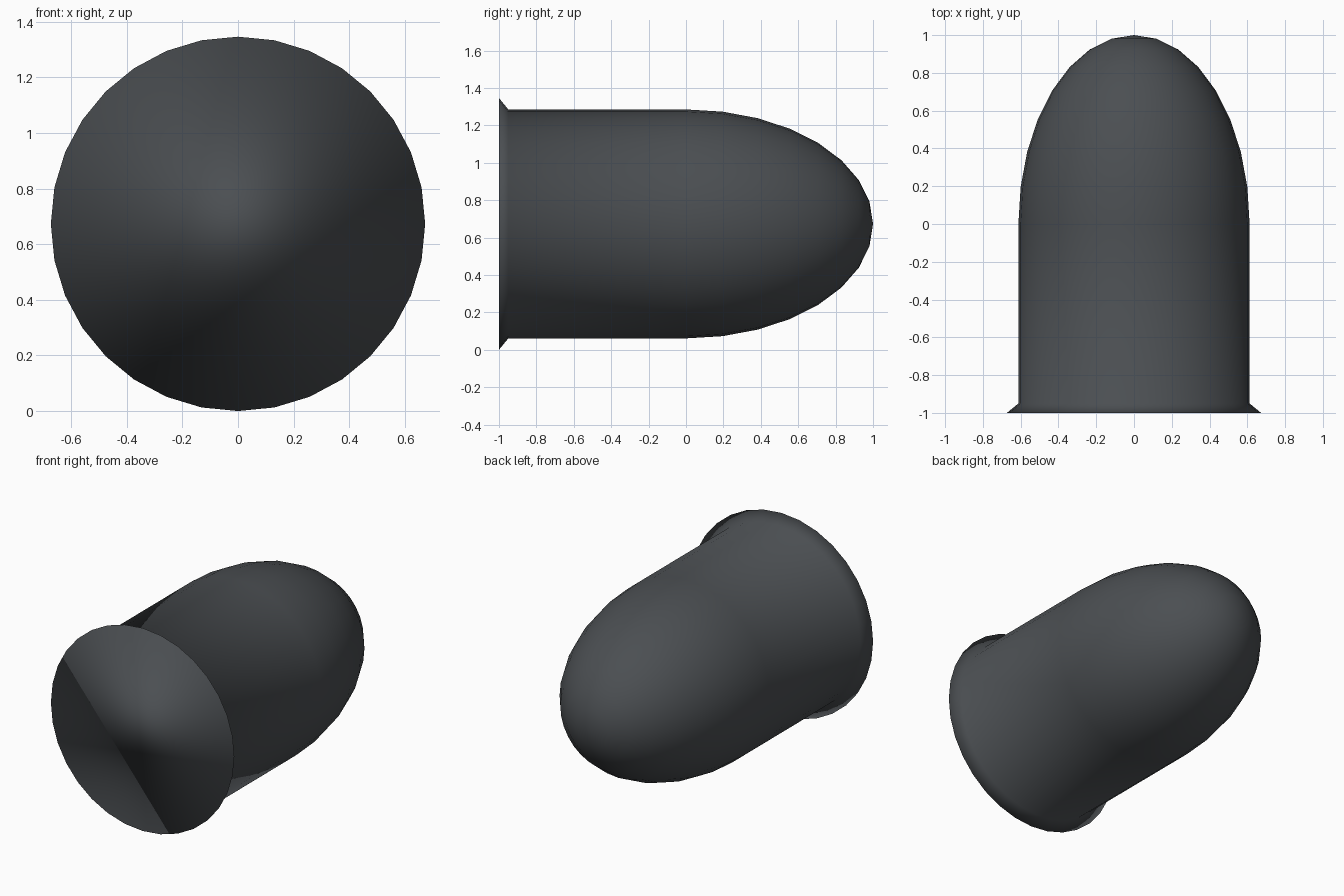
import bpy, bmesh
from math import sin, cos, pi

if "Cube" in bpy.data.objects:
    bpy.data.objects.remove(bpy.data.objects["Cube"])

SIDES = 32
R_RIM, R_BODY = 0.673, 0.612

# Profile along y: flared rim, straight barrel, elliptical nose
profile = [(-1.0, R_RIM), (-0.95, R_BODY)]
profile += [(sin(i * pi / 16), R_BODY * cos(i * pi / 16)) for i in range(8)]

bm = bmesh.new()
rings = []
for y, r in profile:
    rings.append([bm.verts.new((r * cos(2 * pi * k / SIDES), y,
                                R_RIM + r * sin(2 * pi * k / SIDES)))
                  for k in range(SIDES)])

# Side walls
for a, b in zip(rings, rings[1:]):
    for k in range(SIDES):
        n = (k + 1) % SIDES
        bm.faces.new((a[k], a[n], b[n], b[k]))

# Nose tip and flat base cap
tip = bm.verts.new((0, 1, R_RIM))
for k in range(SIDES):
    bm.faces.new((rings[-1][k], rings[-1][(k + 1) % SIDES], tip))
bm.faces.new(rings[0])

bmesh.ops.recalc_face_normals(bm, faces=bm.faces)
for f in bm.faces:
    f.smooth = True

mesh = bpy.data.meshes.new("rounded_slug")
bm.to_mesh(mesh)
bm.free()
obj = bpy.data.objects.new("rounded_slug", mesh)
bpy.context.collection.objects.link(obj)

# Dark grey surface
mat = bpy.data.materials.new("dark_grey")
mat.diffuse_color = (0.07, 0.077, 0.084, 1)
mat.use_nodes = True
mat.node_tree.nodes["Principled BSDF"].inputs["Base Color"].default_value = mat.diffuse_color
mesh.materials.append(mat)
